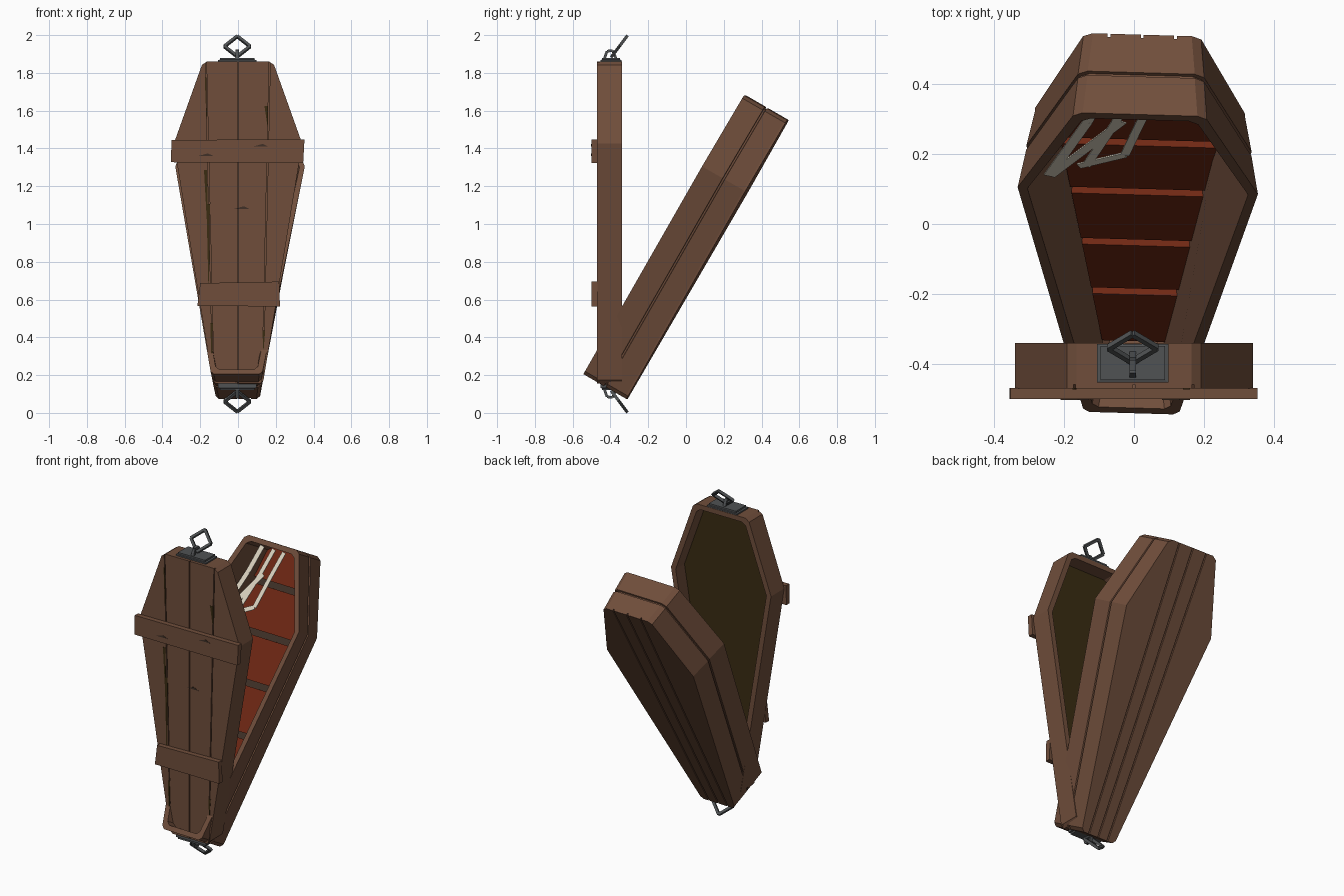
import bpy, bmesh, math
from mathutils import Vector, Matrix

if "Cube" in bpy.data.objects:
    bpy.data.objects.remove(bpy.data.objects["Cube"])


def mat(name, r, g, b):
    m = bpy.data.materials.new(name)
    m.diffuse_color = (r, g, b, 1)
    m.use_nodes = True
    m.node_tree.nodes["Principled BSDF"].inputs["Base Color"].default_value = m.diffuse_color
    return m


WOOD = mat("brown_wood", 0.162, 0.076, 0.044)
DARK = mat("dark_wood", 0.05, 0.03, 0.02)
HOLLOW = mat("dark_olive", 0.042, 0.025, 0.006)
RED = mat("red_lining", 0.162, 0.021, 0.007)
IRON = mat("iron", 0.08, 0.085, 0.088)
WEB = mat("pale_web", 0.75, 0.69, 0.56)


# Local coordinates are (x, s along the length, d into the depth)
def lid_place(x, s, d):
    return Vector((x, -0.47 + d, 0.155 + s))


YAW = Matrix.Rotation(math.radians(-1.67), 3, 'Z')


def base_place(x, s, d):
    p = Vector((x, -0.54 + 0.5 * s + 0.866 * d, 0.205 + 0.866 * s - 0.5 * d))
    return YAW @ p + Vector((0.008, 0, 0))


def make(name, solids, material, place, cap=None):
    """Each solid is a list of (outline, depth) loops skinned together and capped.
    cap gives another material to the last cap."""
    bm = bmesh.new()
    for loops in solids:
        rings = [[bm.verts.new(place(x, s, d)) for x, s in pts] for pts, d in loops]
        for a, b in zip(rings, rings[1:]):
            for i in range(len(a)):
                j = (i + 1) % len(a)
                bm.faces.new((a[i], a[j], b[j], b[i]))
        bm.faces.new(rings[0])
        last = bm.faces.new(rings[-1])
        if cap:
            last.material_index = 1
    bmesh.ops.recalc_face_normals(bm, faces=bm.faces)
    me = bpy.data.meshes.new(name)
    bm.to_mesh(me)
    bm.free()
    me.materials.append(material)
    if cap:
        me.materials.append(cap)
    ob = bpy.data.objects.new(name, me)
    bpy.context.collection.objects.link(ob)
    return ob


def outline(b, w, t, s0=0.0, h=1.27, s1=1.705, c=0.018):
    """Six-sided casket outline with chipped end corners."""
    right = [(b - c, s0), (b, s0 + c), (w, h), (t + c * 0.5, s1 - c), (t - c, s1)]
    return right + [(-x, s) for x, s in reversed(right)]


def mix(a, b, f):
    return [(p[0] + (q[0] - p[0]) * f, p[1] + (q[1] - p[1]) * f) for p, q in zip(a, b)]


def clip(pts, p, n):
    """Keep the part of a polygon on the side of p that n points to."""
    out = []
    side = lambda q: (q[0] - p[0]) * n[0] + (q[1] - p[1]) * n[1]
    for a, b in zip(pts, pts[1:] + pts[:1]):
        da, db = side(a), side(b)
        if da >= 0:
            out.append(a)
        if da * db < 0:
            f = da / (da - db)
            out.append((a[0] + (b[0] - a[0]) * f, a[1] + (b[1] - a[1]) * f))
    return out


def planks(shape, seams, gap, d0, d1):
    """Split an outline into boards along slanted seams (x at foot, x at head)."""
    lines = [(-1, -1)] + seams + [(1, 1)]
    out = []
    for (l0, l1), (r0, r1) in zip(lines, lines[1:]):
        pts = clip(shape, (l0 + gap, 0), (1.705, l0 - l1))
        pts = clip(pts, (r0 - gap, 0), (-1.705, r1 - r0))
        out.append([(pts, d0), (pts, d1)])
    return out


def strip(p, q, w, d0, d1, w2=None):
    """Straight bar from p to q."""
    p, q = Vector(p), Vector(q)
    k = (q - p).normalized()
    n = Vector((-k.y, k.x)) / 2
    e = n * (w if w2 is None else w2)
    n = n * w
    pts = [tuple(v) for v in (p + n, q + e, q - e, p - n)]
    return [(pts, d0), (pts, d1)]


def path(points, w, d0, d1):
    return [strip(a, b, w, d0, d1) for a, b in zip(points, points[1:])]


# Lid: hollow frame, front boards and cross boards
lid_out = outline(0.135, 0.34, 0.182)
lid_in = outline(0.108, 0.308, 0.158, 0.03, 1.265, 1.675)
make("lid_frame", [[(lid_out, 0.012), (lid_out, 0.13), (lid_in, 0.13), (lid_in, 0.045)]],
     WOOD, lid_place, HOLLOW)
make("lid_boards", planks(lid_out, [(-0.13, -0.17), (0.0, 0.0), (0.13, 0.168)], 0.003, 0.0, 0.013),
     WOOD, lid_place)
upper = [(-0.355, 1.172), (-0.352, 1.29), (0.352, 1.293), (0.345, 1.168)]
lower = [(-0.215, 0.412), (-0.2, 0.532), (0.218, 0.54), (0.222, 0.408)]
for name, pts in (("upper_cross_board", upper), ("lower_cross_board", lower)):
    make(name, [[(pts, -0.03), (pts, 0.002)]], WOOD, lid_place)

# Worn cracks along the seams, and splintered nicks
cracks = [(-0.172, 1.13, -0.160, 0.80, 0.016), (-0.158, 0.95, -0.155, 0.50, 0.018),
          (0.15, 1.47, 0.158, 1.36, 0.02), (-0.140, 0.32, -0.138, 0.10, 0.014),
          (0.137, 0.28, 0.134, 0.18, 0.014), (-0.172, 1.62, -0.166, 1.40, 0.008)]
make("seam_cracks", [strip((a, b), (c, d), w, -0.002, 0.002, 0.003) for a, b, c, d, w in cracks],
     HOLLOW, lid_place)


def nick(x, s, d):
    pts = [(x - 0.04, s), (x + 0.04, s), (x + 0.01, s + 0.014)]
    return [(pts, d - 0.002), (pts, d + 0.002)]


make("splinter_nicks", [nick(-0.17, 1.205, -0.03), nick(0.12, 1.255, -0.03), nick(0.02, 0.925, 0)],
     DARK, lid_place)

# Base: tapered tray with a groove around the middle of its sides
front, back = outline(0.138, 0.343, 0.182), outline(0.118, 0.30, 0.16)
rim_in = outline(0.112, 0.315, 0.158, 0.03, 1.265, 1.675)
floor = outline(0.085, 0.225, 0.135, 0.03, 1.26, 1.675)
mid = mix(front, back, 0.5)
groove = [(x * 0.96, 0.85 + (s - 0.85) * 0.988) for x, s in mid]
make("base_tray", [[(back, 0.252), (mid, 0.138), (groove, 0.136), (groove, 0.127), (mid, 0.125),
                    (front, 0.0), (rim_in, 0.0), (floor, 0.228)]], WOOD, base_place, DARK)
make("base_back_boards", planks(back, [(-0.065, -0.095), (0.0, 0.0), (0.065, 0.095)], 0.004, 0.25, 0.263),
     WOOD, base_place)

# Red lining pads on the base floor
pads = []
edges = [0.03, 0.33, 0.61, 0.90, 1.18, 1.46, 1.69]
wide = [(x * 1.03, s) for x, s in floor]
for lo, hi in zip(edges, edges[1:]):
    pts = clip(clip(wide, (0, lo + 0.035), (0, 1)), (0, hi), (0, -1))
    pads.append([(pts, 0.23), (pts, 0.2)])
make("lining_pads", pads, RED, base_place)

# Cobweb across the upper corner
web = path([(-0.255, 1.20), (-0.15, 1.51), (-0.11, 1.67)], 0.03, 0.08, 0.084)
web += path([(-0.25, 1.20), (-0.15, 1.36), (-0.05, 1.52)], 0.028, 0.08, 0.084)
web += path([(-0.17, 1.26), (-0.04, 1.33), (0.0, 1.51), (0.04, 1.67)], 0.026, 0.08, 0.084)
web += path([(-0.15, 1.26), (-0.07, 1.51), (-0.03, 1.67)], 0.026, 0.08, 0.084)
make("cobweb", web, WEB, base_place)

# Iron hanger at the head, mirrored at the foot
for end, flip in (("head", False), ("foot", True)):
    def turn(v, f=flip):
        return Vector((v.x, v.y, 2.0 - v.z)) if f else v

    def flat(x, s, d):
        return turn(Vector((x - 0.004, s, d)))

    def ring_plane(x, s, d):
        return turn(Vector((x - 0.004, -0.398 + 0.6 * s + 0.8 * d, 1.88 + 0.8 * s - 0.6 * d)))

    def side(y, z, d):
        return turn(Vector((d - 0.004, y, z)))

    big = [(-0.102, -0.452), (0.102, -0.452), (0.102, -0.342), (-0.102, -0.342)]
    small = [(x * 0.9, -0.397 + (y + 0.397) * 0.88) for x, y in big]
    make(end + "_plate", [[(big, 1.84), (big, 1.868), (small, 1.870), (small, 1.88)]], IRON, flat)
    arch = [(-0.432, 1.875), (-0.418, 1.915), (-0.388, 1.918), (-0.37, 1.875)]
    make(end + "_staple", path(arch, 0.014, -0.009, 0.009), IRON, side)
    dia = [(0, 0.008), (0.068, 0.075), (0, 0.142), (-0.068, 0.075), (0, 0.008)]
    make(end + "_ring", path(dia, 0.015, -0.008, 0.008), IRON, ring_plane)
